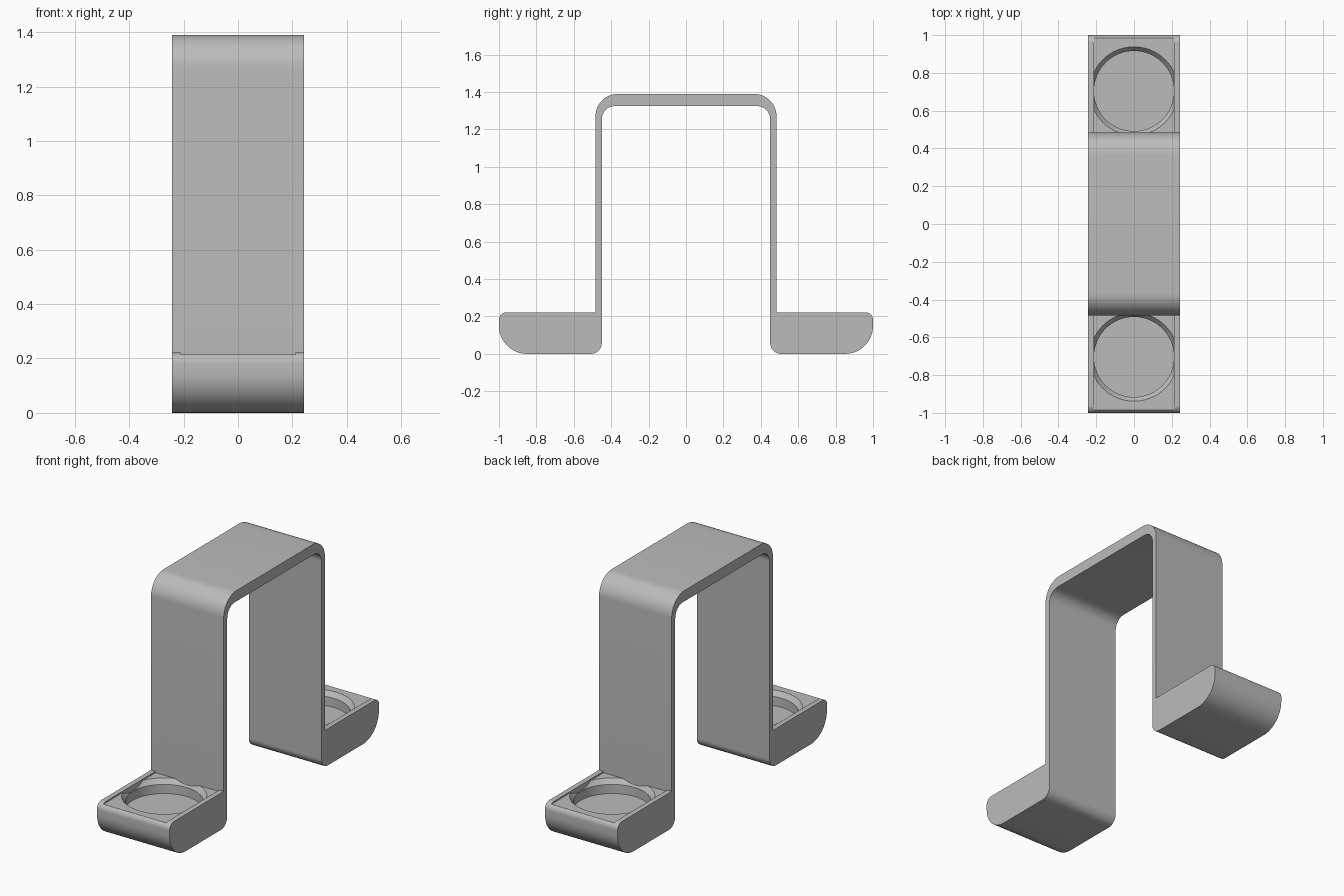
import bpy, bmesh, math
from mathutils import Matrix

cube = bpy.data.objects.get("Cube")
if cube:
    bpy.data.objects.remove(cube)

W = 0.243          # half width of the strap
LEG = 0.484        # outer face of the legs
BASE = 0.222       # top of the cup blocks
CUP_Y = 0.704

grey = bpy.data.materials.new("plain_grey")
grey.use_nodes = True
grey.diffuse_color = (0.5, 0.5, 0.5, 1)
grey.node_tree.nodes["Principled BSDF"].inputs["Base Color"].default_value = (0.5, 0.5, 0.5, 1)


def make_object(name, bm, cutter=False):
    bmesh.ops.recalc_face_normals(bm, faces=bm.faces)
    mesh = bpy.data.meshes.new(name)
    bm.to_mesh(mesh)
    bm.free()
    mesh.materials.append(grey)
    ob = bpy.data.objects.new(name, mesh)
    bpy.context.collection.objects.link(ob)
    ob.hide_render = cutter
    return ob


def arc(y, z, r, start, end, steps=12):
    angles = [math.radians(start + (end - start) * i / steps) for i in range(steps + 1)]
    return [(y + r * math.cos(a), z + r * math.sin(a)) for a in angles]


def boolean(ob, cutter, operation):
    bpy.context.view_layer.objects.active = ob
    mod = ob.modifiers.new(operation.lower(), "BOOLEAN")
    mod.operation = operation
    mod.solver = "EXACT"
    mod.object = cutter
    bpy.ops.object.modifier_apply(modifier=mod.name)
    bpy.data.objects.remove(cutter)


def box(name, x, y0, y1, z0, z1):
    bm = bmesh.new()
    bmesh.ops.create_cube(bm, size=1, matrix=Matrix.Translation((0, (y0 + y1) / 2, (z0 + z1) / 2))
                          @ Matrix.Diagonal((2 * x, y1 - y0, z1 - z0, 1)))
    return make_object(name, bm, True)


# Side profile: half of it from top centre to inside centre, then mirrored
half = arc(LEG - 0.12, 1.27, 0.12, 90, 0)
half += [(LEG, BASE)]
half += arc(0.96, BASE - 0.04, 0.04, 90, 0)
half += arc(0.85, 0.15, 0.15, 0, -90)
half += arc(0.51, 0.06, 0.06, 270, 180)
half += arc(0.38, 1.255, 0.07, 0, 90)
profile = half + [(-y, z) for y, z in reversed(half)]

bm = bmesh.new()
face = bm.faces.new([bm.verts.new((-W, y, z)) for y, z in profile])
extruded = bmesh.ops.extrude_face_region(bm, geom=[face])
bmesh.ops.translate(bm, vec=(2 * W, 0, 0),
                    verts=[v for v in extruded["geom"] if isinstance(v, bmesh.types.BMVert)])
bracket = make_object("bracket_with_cups", bm)

# Shallow channel and round cup recess in each foot
for side in (-1, 1):
    y0, y1 = sorted((side * LEG, side * 1.1))
    boolean(bracket, box("channel_cutter", 0.212, y0, y1, BASE - 0.008, 0.3), "DIFFERENCE")

    # Straight well with a flared rim
    bm = bmesh.new()
    rings = []
    for r, z in ((0.212, 0.13), (0.212, 0.185), (0.235, BASE - 0.007)):
        rings.append([bm.verts.new((r * math.cos(a), side * CUP_Y + r * math.sin(a), z))
                      for a in (math.tau * i / 64 for i in range(64))])
    for low, high in zip(rings, rings[1:]):
        for i in range(64):
            j = (i + 1) % 64
            bm.faces.new((low[i], low[j], high[j], high[i]))
    bm.faces.new(rings[0])
    bm.faces.new(rings[-1])
    well = make_object("cup_cutter", bm, True)
    y0, y1 = sorted((side * LEG, side * 0.99))
    boolean(well, box("well_limits", 0.2121, y0, y1, 0.1, 0.3), "INTERSECT")
    boolean(bracket, well, "DIFFERENCE")

bpy.ops.object.select_all(action="DESELECT")
bracket.select_set(True)
bpy.context.view_layer.objects.active = bracket
bpy.ops.object.shade_smooth_by_angle(angle=math.radians(25))
